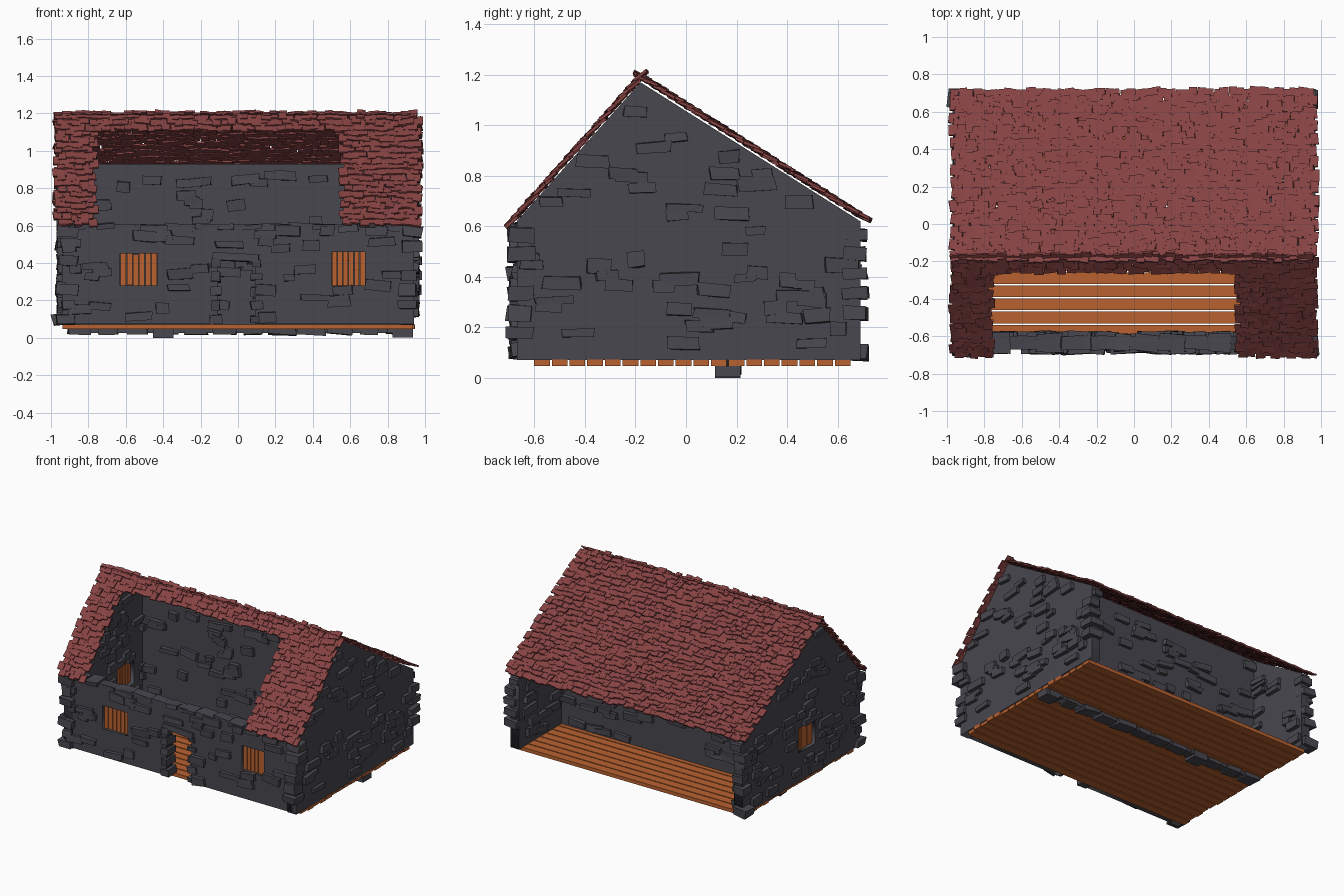
import bpy, bmesh, math, random
from mathutils import Matrix, Vector

if "Cube" in bpy.data.objects:
    bpy.data.objects.remove(bpy.data.objects["Cube"])

random.seed(7)
R = random.uniform


def material(name, rgb):
    m = bpy.data.materials.new(name)
    m.diffuse_color = (*rgb, 1)
    m.use_nodes = True
    m.node_tree.nodes["Principled BSDF"].inputs["Base Color"].default_value = m.diffuse_color
    return m


STONE = material("dark_stone", (0.065, 0.063, 0.078))
TILE = material("red_tile", (0.24, 0.055, 0.055))
WOOD = material("orange_wood", (0.48, 0.12, 0.03))


def basis(a, b, c, origin):
    """Matrix whose local axes are a, b, c, placed at origin."""
    m = Matrix((a, b, c)).transposed().to_4x4()
    m.translation = origin
    return m


def front_plane(y):
    return basis((1, 0, 0), (0, 0, 1), (0, -1, 0), (0, y, 0))


def side_plane(x):
    return basis((0, 1, 0), (0, 0, 1), (1, 0, 0), (x, 0, 0))


def add_mesh(name, mesh, mat):
    mesh.materials.append(mat)
    ob = bpy.data.objects.new(name, mesh)
    bpy.context.collection.objects.link(ob)
    return ob


def finish(bm, name, mat):
    mesh = bpy.data.meshes.new(name)
    bm.to_mesh(mesh)
    bm.free()
    return add_mesh(name, mesh, mat)


def block(bm, mat, size, jitter=0.0):
    """Box in the given frame, with optional hand-cut corners."""
    vs = bmesh.ops.create_cube(bm, size=1)["verts"]
    for v in vs:
        p = Vector([v.co[i] * size[i] * (1 + R(-jitter, jitter)) for i in range(3)])
        v.co = mat @ p


def wall(name, outlines, plane, thick):
    """Flat wall from an outline plus hole outlines."""
    cu = bpy.data.curves.new(name, 'CURVE')
    cu.dimensions = '2D'
    cu.fill_mode = 'BOTH'
    cu.extrude = thick / 2
    for pts in outlines:
        s = cu.splines.new('POLY')
        s.points.add(len(pts) - 1)
        for p, q in zip(s.points, pts):
            p.co = (q[0], q[1], 0, 1)
        s.use_cyclic_u = True
    tmp = bpy.data.objects.new(name + "_curve", cu)
    bpy.context.collection.objects.link(tmp)
    bpy.context.view_layer.update()
    mesh = bpy.data.meshes.new_from_object(tmp.evaluated_get(bpy.context.evaluated_depsgraph_get()))
    bpy.data.objects.remove(tmp)
    mesh.transform(plane)
    return add_mesh(name, mesh, STONE)


def rect(x0, x1, z0, z1):
    return [(x0, z0), (x1, z0), (x1, z1), (x0, z1)]


def stone(bm, plane, u, v, w, h, d=0.05):
    m = plane @ Matrix.Translation((u, v, 0)) @ Matrix.Rotation(R(-.1, .1), 4, 'Z') \
        @ Matrix.Rotation(R(-.08, .08), 4, 'Y') @ Matrix.Rotation(R(-.08, .08), 4, 'X')
    block(bm, m, (w, h, d), 0.13)


def scatter(name, plane, u0, u1, z0, top, count, holes=()):
    """Random raised stones on one wall face, clear of the holes."""
    bm = bmesh.new()
    done = 0
    while done < count:
        u, v, w, h = R(u0, u1), R(z0, 1.15), R(.06, .15), R(.03, .06)
        if v > min(top(u - w / 2), top(u + w / 2)) - h / 2:
            continue
        if any(a - w / 2 < u < b + w / 2 and c - h / 2 < v < d + h / 2 for a, b, c, d in holes):
            continue
        stone(bm, plane, u, v, w, h)
        done += 1
    return finish(bm, name, STONE)


RIDGE, EAVE_F, EAVE_B = (-0.18, 1.205), (-0.71, 0.61), (0.72, 0.635)


def gable_top(y):
    e = (-0.67, 0.62) if y < RIDGE[0] else (0.69, 0.62)
    return e[1] + (1.17 - e[1]) * (y - e[0]) / (RIDGE[0] - e[0])


# Front wall with doorway and two windows
door = (-0.11, 0.09, 0.075, 0.42)
wins = [(-0.63, -0.43, 0.28, 0.45), (0.50, 0.68, 0.28, 0.46)]
outline = [(-.94, .075), (door[0], .075), (door[0], door[3]), (door[1], door[3]),
           (door[1], .075), (.94, .075), (.94, .605), (-.94, .605)]
wall("front_wall", [outline] + [rect(*w) for w in wins], front_plane(-0.635), 0.07)
for label, y in (("outer", -0.67), ("inner", -0.60)):
    scatter("front_stones_" + label, front_plane(y), -.9, .9, .11, lambda u: 0.6, 34, [door] + wins)

# Gable walls, the left one with a window
gable = [(-.67, .07), (.69, .07), (.69, .62), (-.18, 1.17), (-.67, .62)]
side_win = (-0.15, 0.04, 0.28, 0.46)
for side, s in (("left", -1), ("right", 1)):
    holes = [side_win] if s < 0 else []
    wall(side + "_gable", [gable] + [rect(*h) for h in holes], side_plane(s * 0.907), 0.07)
    for label, x in (("outer", 0.942), ("inner", 0.872)):
        scatter(f"{side}_gable_stones_{label}", side_plane(s * x), -.63, .64, .1, gable_top, 52, holes)

# Partition wall between room and back porch, reaching below the floor
wall("partition_wall", [rect(-.88, .88, .025, .93)], front_plane(0.17), 0.06)
for label, y in (("front", 0.14), ("back", 0.20)):
    scatter("partition_stones_" + label, front_plane(y), -.84, .84, .1, lambda u: 0.9, 62)

# Edge stones: corners, wall top, door jambs and footing
bm = bmesh.new()
for s in (-1, 1):
    for y in (-.655, .67):
        for i in range(7):
            if R(0, 1) < .75:
                stone(bm, front_plane(y), s * .92 + R(-.02, .02), .1 + i * .078, R(.07, .12), R(.04, .065), R(.08, .11))
for i in range(14):
    stone(bm, front_plane(-.635), -.84 + i * .13, R(.585, .6), R(.08, .15), R(.025, .04), R(.07, .11))
for x in (door[0] - .01, door[1] + .01):
    for i in range(5):
        stone(bm, front_plane(-.635), x, .1 + i * .075, R(.04, .07), R(.03, .06), .1)
stone(bm, front_plane(-.635), -.01, .43, .25, .04, .1)
for i in range(12):
    stone(bm, front_plane(.17), -.85 + i * .155, .035, R(.09, .15), R(.03, .04), R(.07, .1))
block(bm, front_plane(.165) @ Matrix.Translation((-.4, .025, 0)), (.11, .05, .1))
block(bm, front_plane(.165) @ Matrix.Translation((.88, .025, 0)), (.11, .045, .1))
finish(bm, "edge_stones", STONE)

# Plank floor running along x
bm = bmesh.new()
for i in range(18):
    block(bm, Matrix.Translation((.005 + R(-.008, .008), -.57 + i * .07, .06)), (1.87, .062, .026))
finish(bm, "floor_planks", WOOD)


# Boarded windows
def boards(name, plane, win):
    a, b, c, d = win
    bm = bmesh.new()
    n = 6
    step = (b - a) / n
    for i in range(n):
        m = plane @ Matrix.Translation((a + step * (i + .5), (c + d) / 2 + R(-.008, .008), 0))
        block(bm, m, (step * .88, d - c + .01, .02))
    finish(bm, name, WOOD)


boards("left_window_boards", front_plane(-.64), wins[0])
boards("right_window_boards", front_plane(-.64), wins[1])
boards("side_window_boards", side_plane(-.91), side_win)


# Overlapping roof tiles laid row by row from ridge to eave
def roof(name, eave, skip=lambda x, z: False):
    a, b = Vector((0, *RIDGE)), Vector((0, *eave))
    down = (b - a).normalized()
    u = Vector((1, 0, 0))
    n = u.cross(down)
    if n.z < 0:
        u, n = -u, -n
    length, pitch = (b - a).length, 0.04
    rows = round(length / pitch)
    bm = bmesh.new()
    for r in range(rows):
        p = a + down * (length * (r + .4) / rows)
        for c in range(47):
            x = -.95 + c * .0413 + (.01 if r % 2 else -.01) + R(-.007, .007)
            if skip(x, p.z):
                continue
            m = basis(u, down, n, (x, p.y, p.z)) @ Matrix.Translation((0, R(-.01, .01), -.008 + R(-.004, .004)))
            m = m @ Matrix.Rotation(R(.08, .2), 4, 'X') @ Matrix.Rotation(R(-.14, .14), 4, 'Z') \
                @ Matrix.Rotation(R(-.1, .1), 4, 'Y')
            block(bm, m, (R(.042, .052), R(.055, .066), .011), .06)
    finish(bm, name, TILE)


roof("back_roof_tiles", EAVE_B)
roof("front_roof_tiles", EAVE_F, lambda x, z: -.765 < x < .555 and z < 1.105)
